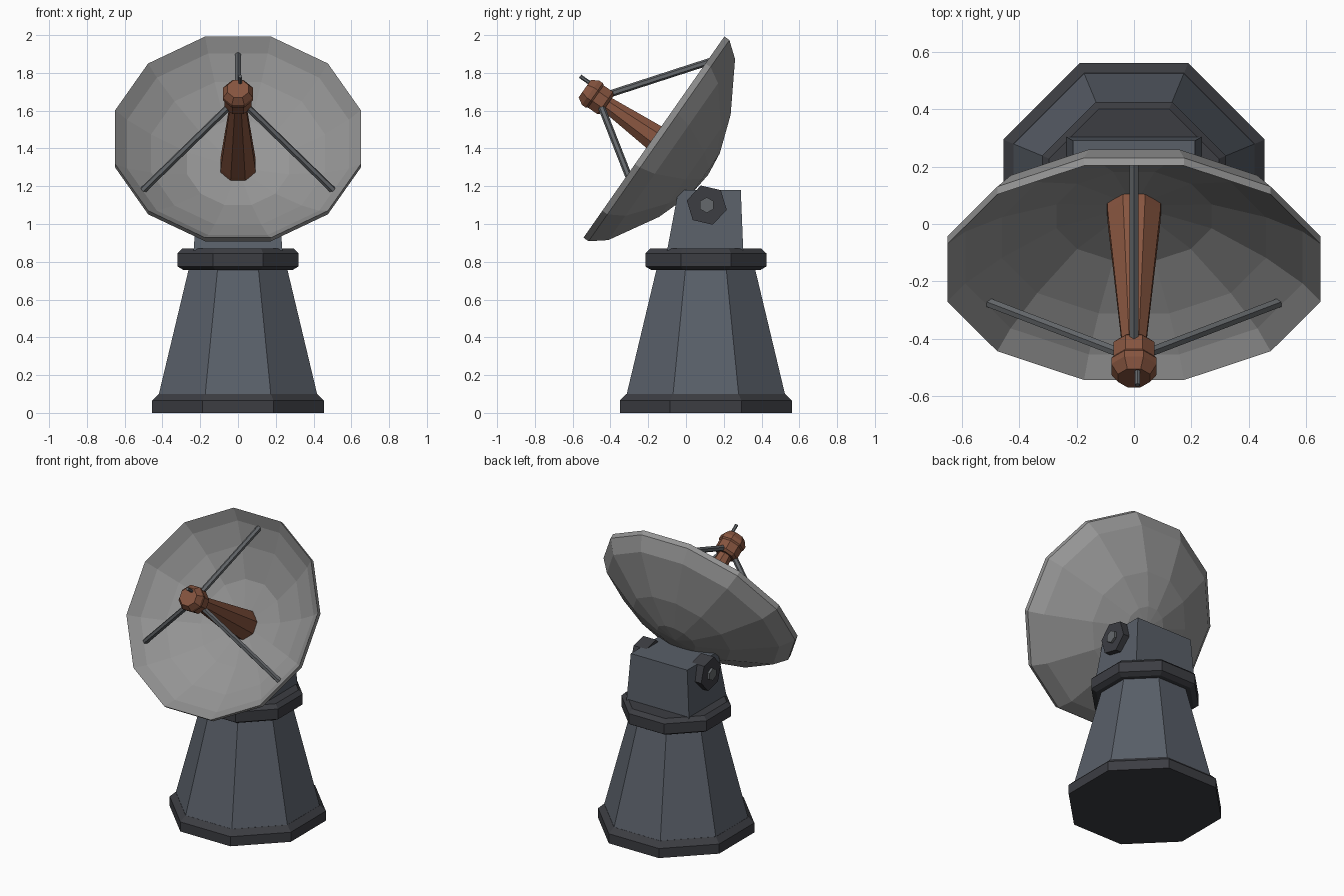
import bpy, bmesh
from math import cos, sin, pi, radians
from mathutils import Matrix, Vector

if "Cube" in bpy.data.objects:
    bpy.data.objects.remove(bpy.data.objects["Cube"])


def material(name, rgb):
    m = bpy.data.materials.new(name)
    m.diffuse_color = (*rgb, 1)
    m.use_nodes = True
    m.node_tree.nodes["Principled BSDF"].inputs["Base Color"].default_value = m.diffuse_color
    return m


SLATE = material("slate", (0.10, 0.115, 0.14))
DARK = material("dark_metal", (0.045, 0.047, 0.055))
DISH = material("dish_grey", (0.30, 0.30, 0.30))
STEEL = material("steel", (0.13, 0.14, 0.15))
COPPER = material("copper", (0.24, 0.09, 0.05))


def finish(name, bm, mat):
    bmesh.ops.recalc_face_normals(bm, faces=bm.faces)
    me = bpy.data.meshes.new(name)
    bm.to_mesh(me)
    bm.free()
    me.materials.append(mat)
    ob = bpy.data.objects.new(name, me)
    bpy.context.collection.objects.link(ob)
    return ob


def lathe(name, profile, sides, mat, matrix=Matrix(), start=None):
    """Spin (flat-to-centre radius, height) points round local z, with capped ends."""
    bm = bmesh.new()
    start = pi / sides if start is None else start
    rings = []
    for r, h in profile:
        n = sides if r > 0 else 1
        R = r / cos(pi / sides)
        rings.append([bm.verts.new(matrix @ Vector((R * cos(start + 2 * pi * i / sides),
                                                    R * sin(start + 2 * pi * i / sides), h)))
                      for i in range(n)])
    for a, b in zip(rings, rings[1:]):
        for i in range(sides):
            j = (i + 1) % sides
            quad = [a[i % len(a)], a[j % len(a)], b[j % len(b)], b[i % len(b)]]
            bm.faces.new(list(dict.fromkeys(quad)))
    for ring in (rings[0], rings[-1]):
        if len(ring) > 2:
            bm.faces.new(ring)
    return finish(name, bm, mat)


def rod(name, p, q, radius, mat, matrix, sides=6):
    p, q = matrix @ Vector(p), matrix @ Vector(q)
    d = q - p
    m = Matrix.Translation(p) @ d.to_track_quat('Z', 'Y').to_matrix().to_4x4()
    return lathe(name, [(radius, 0), (radius, d.length)], sides, mat, m)


# Octagonal pedestal
ped = Matrix.Translation((0, 0.105, 0))
lathe("base_plinth", [(0.455, 0), (0.455, 0.065), (0.42, 0.10)], 8, DARK, ped)
lathe("pedestal", [(0.42, 0.095), (0.26, 0.765)], 8, SLATE, ped)
lathe("collar", [(0.29, 0.757), (0.32, 0.775), (0.32, 0.845), (0.295, 0.87)], 8, DARK, ped)

# Tapered pivot housing
bm = bmesh.new()
bmesh.ops.create_cube(bm, size=2)
for v in bm.verts:
    top = v.co.z > 0
    v.co.x *= 0.212 if top else 0.235
    if v.co.y > 0:
        v.co.y = 0.29 if top else 0.303
    else:
        v.co.y = -0.04 if top else -0.10
    v.co.z = 1.18 if top else 0.86
finish("pivot_housing", bm, SLATE)

# Hex bolts on both sides of the housing
for side, s in (("right", 1), ("left", -1)):
    m = Matrix.Translation((0, 0.11, 1.10)) @ Matrix.Rotation(s * pi / 2, 4, 'Y')
    lathe(f"pivot_bolt_{side}", [(0.094, 0.17), (0.094, 0.265)], 6, DARK, m, s * radians(77))
    lathe(f"pivot_pin_{side}", [(0.036, 0.20), (0.036, 0.28)], 6, STEEL, m, 0)

# Tilted dish: local z is the viewing direction, origin at the rim centre
tilt = Matrix.Translation((0, -0.17, 1.46)) @ Matrix.Rotation(radians(55), 4, 'X')
inner = [(0, -0.285), (0.27, -0.24), (0.46, -0.15), (0.587, -0.065), (0.65, 0)]
outer = [(0.65, -0.033), (0.585, -0.115), (0.33, -0.265), (0.13, -0.335), (0, -0.35)]
lathe("dish", inner + outer, 12, DISH, tilt)

# Feed cone, receiver head and aerial
lathe("feed_cone", [(0.094, -0.29), (0.092, -0.24), (0.04, 0.32)], 8, COPPER, tilt)
lathe("receiver_head", [(0.058, 0.30), (0.072, 0.315), (0.072, 0.375), (0.079, 0.385),
                        (0.079, 0.41), (0.056, 0.447)], 8, COPPER, tilt)
rod("aerial", (0.012, 0.04, 0.43), (0.012, 0.04, 0.505), 0.009, STEEL, tilt)

# Three struts from the dish to the head
for i in range(3):
    a = pi / 2 + i * 2 * pi / 3
    rod(f"strut_{i + 1}", (0.58 * cos(a), 0.58 * sin(a), -0.075),
        (0.05 * cos(a), 0.05 * sin(a), 0.325), 0.016, STEEL, tilt)
